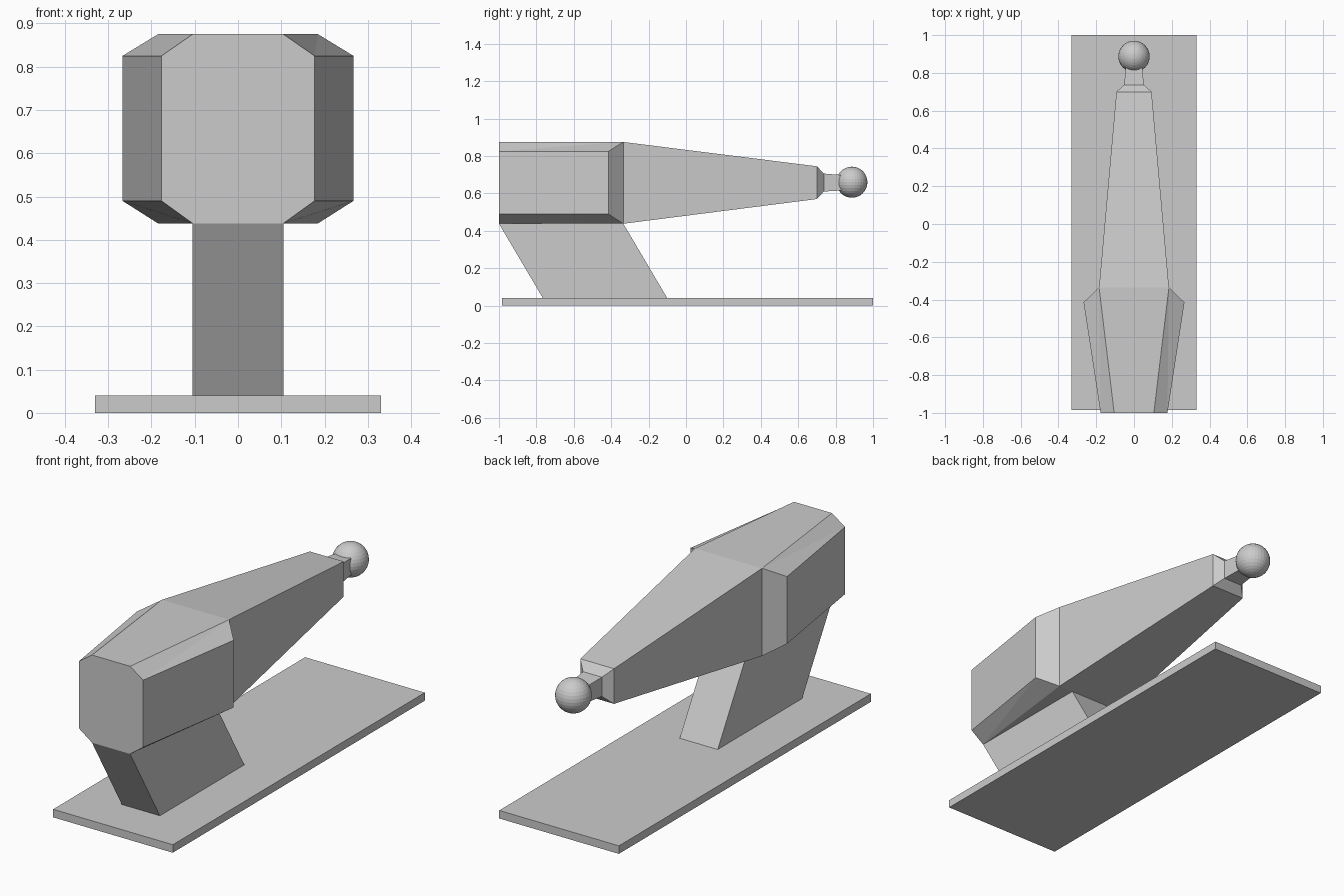
import bpy
import bmesh

cube = bpy.data.objects.get("Cube")
if cube:
    bpy.data.objects.remove(cube, do_unlink=True)

# One plain grey for everything
GREY = (0.6, 0.6, 0.6, 1.0)
grey = bpy.data.materials.new("plain_grey")
grey.use_nodes = True
grey.diffuse_color = GREY
grey.node_tree.nodes["Principled BSDF"].inputs["Base Color"].default_value = GREY


def finish(name, bm):
    bmesh.ops.recalc_face_normals(bm, faces=bm.faces[:])
    mesh = bpy.data.meshes.new(name)
    bm.to_mesh(mesh)
    bm.free()
    mesh.materials.append(grey)
    obj = bpy.data.objects.new(name, mesh)
    bpy.context.collection.objects.link(obj)
    return obj


def rect(y, half, low, high):
    return [(-half, y, low), (half, y, low), (half, y, high), (-half, y, high)]


def loft(name, rings):
    """Skin a row of four-cornered rings and cap both ends."""
    bm = bmesh.new()
    rows = [[bm.verts.new(p) for p in ring] for ring in rings]
    for a, b in zip(rows, rows[1:]):
        for i in range(4):
            j = (i + 1) % 4
            bm.faces.new((a[i], a[j], b[j], b[i]))
    bm.faces.new(rows[0])
    bm.faces.new(rows[-1])
    return finish(name, bm)


# Base plate
loft("base_plate", [rect(-0.985, 0.33, 0, 0.04), rect(1.0, 0.33, 0, 0.04)])

# Leaning support: a flat-sided prism between two level outlines
def level(front, back, z):
    return [(-0.105, front, z), (0.105, front, z), (0.105, back, z), (-0.105, back, z)]

loft("support", [level(-0.765, -0.1, 0.04), level(-1.0, -0.335, 0.438)])

# Handle with stepped shoulder and narrow neck
loft("tapered_body", [rect(-0.335, 0.185, 0.438, 0.875), rect(0.7, 0.093, 0.57, 0.745),
                      rect(0.737, 0.052, 0.61, 0.706), rect(0.85, 0.042, 0.617, 0.697)])

# Flared head: octagonal nose widening to the shoulder
LOW, HIGH, SIDE_LOW, SIDE_HIGH = 0.438, 0.875, 0.49, 0.825
bm = bmesh.new()
sides = {}
for s in (-1, 1):
    sides[s] = {
        "top": bm.verts.new((s * 0.105, -1, HIGH)),
        "up": bm.verts.new((s * 0.177, -1, SIDE_HIGH)),
        "down": bm.verts.new((s * 0.177, -1, SIDE_LOW)),
        "bottom": bm.verts.new((s * 0.105, -1, LOW)),
        "wide_up": bm.verts.new((s * 0.267, -0.415, SIDE_HIGH)),
        "wide_down": bm.verts.new((s * 0.267, -0.415, SIDE_LOW)),
        "back_up": bm.verts.new((s * 0.185, -0.335, HIGH)),
        "back_down": bm.verts.new((s * 0.185, -0.335, LOW)),
    }
FLANK = ["up down wide_down wide_up",
         "wide_up wide_down back_down back_up",
         "top up back_up", "up wide_up back_up",
         "bottom down wide_down", "bottom wide_down back_down"]
for v in sides.values():
    for names in FLANK:
        bm.faces.new([v[n] for n in names.split()])
r, l = sides[-1], sides[1]
for a, b in (("top", "back_up"), ("bottom", "back_down"), ("back_up", "back_down")):
    bm.faces.new((r[a], l[a], l[b], r[b]))
nose = ["top", "up", "down", "bottom"]
bm.faces.new([r[n] for n in nose] + [l[n] for n in reversed(nose)])
finish("flared_head", bm)

# Ball at the tail end
bm = bmesh.new()
bmesh.ops.create_uvsphere(bm, u_segments=32, v_segments=16, radius=0.083)
ball = finish("end_ball", bm)
ball.location = (0, 0.887, 0.66)
